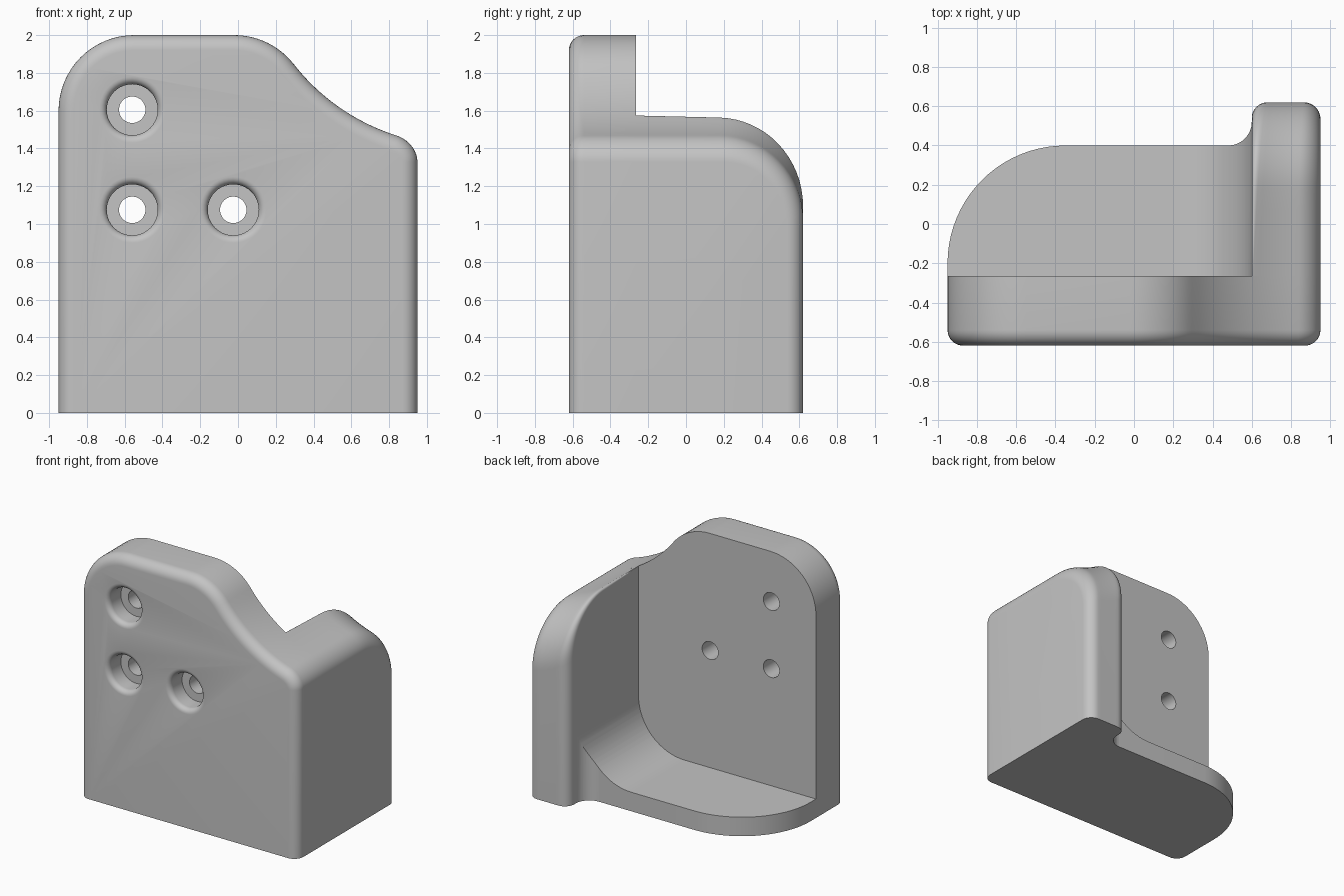
import bpy, bmesh
from math import sin, cos, pi, sqrt, radians
from mathutils import Vector

if "Cube" in bpy.data.objects:
    bpy.data.objects.remove(bpy.data.objects["Cube"], do_unlink=True)

FRONT, INNER, BACK = -0.62, -0.265, 0.62   # y of plate front, plate back, wall end
RIGHT, WALL = 0.95, 0.6                    # x of outer side and wall inner face
EDGE, CORNER = 0.08, 0.11                  # rounding radii

grey = bpy.data.materials.new("plain grey")
grey.use_nodes = True
grey.diffuse_color = (0.55, 0.55, 0.55, 1)
grey.node_tree.nodes["Principled BSDF"].inputs["Base Color"].default_value = grey.diffuse_color


def steps(n, start=0.0, end=1.0):
    return [start + (end - start) * i / n for i in range(n + 1)]


def make(name, verts, faces):
    bm = bmesh.new()
    vs = [bm.verts.new(v) for v in verts]
    for f in faces:
        bm.faces.new([vs[i] for i in f])
    bmesh.ops.recalc_face_normals(bm, faces=bm.faces)
    mesh = bpy.data.meshes.new(name)
    bm.to_mesh(mesh)
    bm.free()
    mesh.materials.append(grey)
    ob = bpy.data.objects.new(name, mesh)
    bpy.context.collection.objects.link(ob)
    return ob


def loft(rings):
    """Closed rings of equal length, joined in order and capped."""
    n = len(rings[0])
    verts = [v for r in rings for v in r]
    faces = [(k * n + i, k * n + (i + 1) % n, (k + 1) * n + (i + 1) % n, (k + 1) * n + i)
             for k in range(len(rings) - 1) for i in range(n)]
    faces += [list(range(n)), list(range(len(verts) - n, len(verts)))]
    return verts, faces


def activate(ob):
    bpy.ops.object.select_all(action='DESELECT')
    ob.select_set(True)
    bpy.context.view_layer.objects.active = ob


# Swooping top edge: a convex arc running into a wide concave arc
ARC, SWEEP, TURN = 0.4, 1.12, radians(52)
join_x, join_z = -0.02 + ARC * sin(TURN), 2 - ARC * (1 - cos(TURN))
sweep_x, sweep_z = join_x + SWEEP * sin(TURN), join_z + SWEEP * cos(TURN)


def top(x):
    return sweep_z - sqrt(SWEEP ** 2 - (x - sweep_x) ** 2)


# Front plate: outline with its front rim rounded by inset rings
outline = [(-RIGHT, 0)]
outline += [(-0.55 - ARC * cos(a), 1.6 + ARC * sin(a)) for a in steps(16, 0, pi / 2)]
outline += [(-0.02 + ARC * sin(a), 1.6 + ARC * cos(a)) for a in steps(12, 0, TURN)]
outline += [(x, top(x)) for x in steps(16, join_x, RIGHT - CORNER)[1:]]
for a in steps(10, 0, pi / 2)[1:]:
    x = RIGHT - CORNER + CORNER * sin(a)
    outline.append((x, top(x) - CORNER * (1 - cos(a))))
outline.append((RIGHT, 0))
outline = [Vector(p) for p in outline]


def inset_ring(d, y):
    ring = []
    for i, p in enumerate(outline):
        t = (outline[min(i + 1, len(outline) - 1)] - outline[max(i - 1, 0)]).normalized()
        q = p + Vector((t.y, -t.x)) * d
        ring.append((q.x, y, q.y))
    return ring


rings = [inset_ring(EDGE * (1 - sin(a)), FRONT + EDGE * (1 - cos(a)))
         for a in steps(8, 0, pi / 2)]
rings.append(inset_ring(0, INNER))
plate = make("front_plate", *loft(rings))

# Screw holes: lathed cutters with a rounded mouth and a counterbore
BORE, HOLE, LIP = 0.135, 0.07, 0.04
lathe = [(BORE + LIP, FRONT - 0.05)]
lathe += [(BORE + LIP * (1 - sin(a)), FRONT + LIP * (1 - cos(a))) for a in steps(6, 0, pi / 2)]
lathe += [(BORE, FRONT + 0.15), (HOLE, FRONT + 0.15), (HOLE, INNER + 0.1)]
for cx, cz in ((-0.56, 1.605), (-0.56, 1.075), (-0.025, 1.075)):
    hole_rings = [[(cx + r * cos(2 * pi * i / 40), y, cz + r * sin(2 * pi * i / 40))
                   for i in range(40)] for r, y in lathe]
    cutter = make("hole_cutter", *loft(hole_rings))
    cutter.hide_render = True
    mod = plate.modifiers.new("hole", 'BOOLEAN')
    mod.operation, mod.solver, mod.object = 'DIFFERENCE', 'EXACT', cutter
    activate(plate)
    bpy.ops.object.modifier_apply(modifier=mod.name)
    bpy.data.objects.remove(cutter, do_unlink=True)

# Side wall: cross-sections carried back along the top and down the rounded rear
BEND = 0.44


def wall_row(y, a, inner, outer, floor=False):
    section = [(WALL + inner * (1 - cos(b)), inner * (1 - sin(b))) for b in steps(8, 0, pi / 2)]
    section += [(x, 0) for x in steps(8, WALL + inner, RIGHT - outer)[1:]]
    section += [(RIGHT - outer + outer * sin(b), outer * (1 - cos(b)))
                for b in steps(10, 0, pi / 2)[1:]]
    row = []
    for x, drop in section:
        z = top(x) - BEND + (BEND - drop) * cos(a)
        row.append((x, y - drop * sin(a), 0 if floor else z))
    return row


rows = [wall_row(y, 0, 0.005 + 0.025 * t, CORNER)
        for t, y in zip(steps(4), steps(4, INNER, BACK - BEND))]
for t in steps(16)[1:]:
    a = t * pi / 2
    rows.append(wall_row(BACK - BEND + BEND * sin(a), a, 0.03 + 0.05 * t, CORNER - 0.025 * t))
rows.append(wall_row(BACK, pi / 2, EDGE, CORNER - 0.025, True))
n, m = len(rows[0]), len(rows)
verts = [v for r in rows for v in r] + [(WALL, INNER, 0), (RIGHT, INNER, 0)]
low_in, low_out = n * m, n * m + 1
faces = [(k * n + i, k * n + i + 1, (k + 1) * n + i + 1, (k + 1) * n + i)
         for k in range(m - 1) for i in range(n - 1)]
faces += [list(range(n)) + [low_out, low_in],
          list(range(n * (m - 1), n * m)) + [low_out, low_in],
          [k * n for k in range(m)] + [low_in],
          [k * n + n - 1 for k in range(m)] + [low_out]]
wall = make("side_wall", verts, faces)

# Floor shelf: rounded free corner, sweeping up into the wall
THICK, COVE, ROUND, NOTCH = 0.15, 0.4, 0.6, 0.12


def shelf_slice(x):
    y, z = 0.4, THICK
    if x < -RIGHT + ROUND:
        y -= ROUND - sqrt(max(0, ROUND ** 2 - (x + RIGHT - ROUND) ** 2))
    if x > WALL - NOTCH:
        y += NOTCH - sqrt(max(0, NOTCH ** 2 - (x - WALL + NOTCH) ** 2))
    if x > WALL - COVE:
        z += COVE - sqrt(max(0, COVE ** 2 - (x - WALL + COVE) ** 2))
    return [(x, INNER, 0), (x, INNER, z), (x, y, z), (x, y, 0)]


xs = [-RIGHT + ROUND * (1 - cos(a)) for a in steps(20, 0, pi / 2)]
xs += [WALL - COVE + COVE * sin(a) for a in steps(20, 0, pi / 2)]
xs += [WALL - NOTCH + NOTCH * sin(a) for a in steps(8, 0, pi / 2)[:-1]]
shelf = make("floor_shelf", *loft([shelf_slice(x) for x in sorted(xs)]))

# Smooth the roundings, keep the hard edges
for ob in (plate, wall, shelf):
    activate(ob)
    bpy.ops.object.shade_smooth_by_angle(angle=radians(30))
